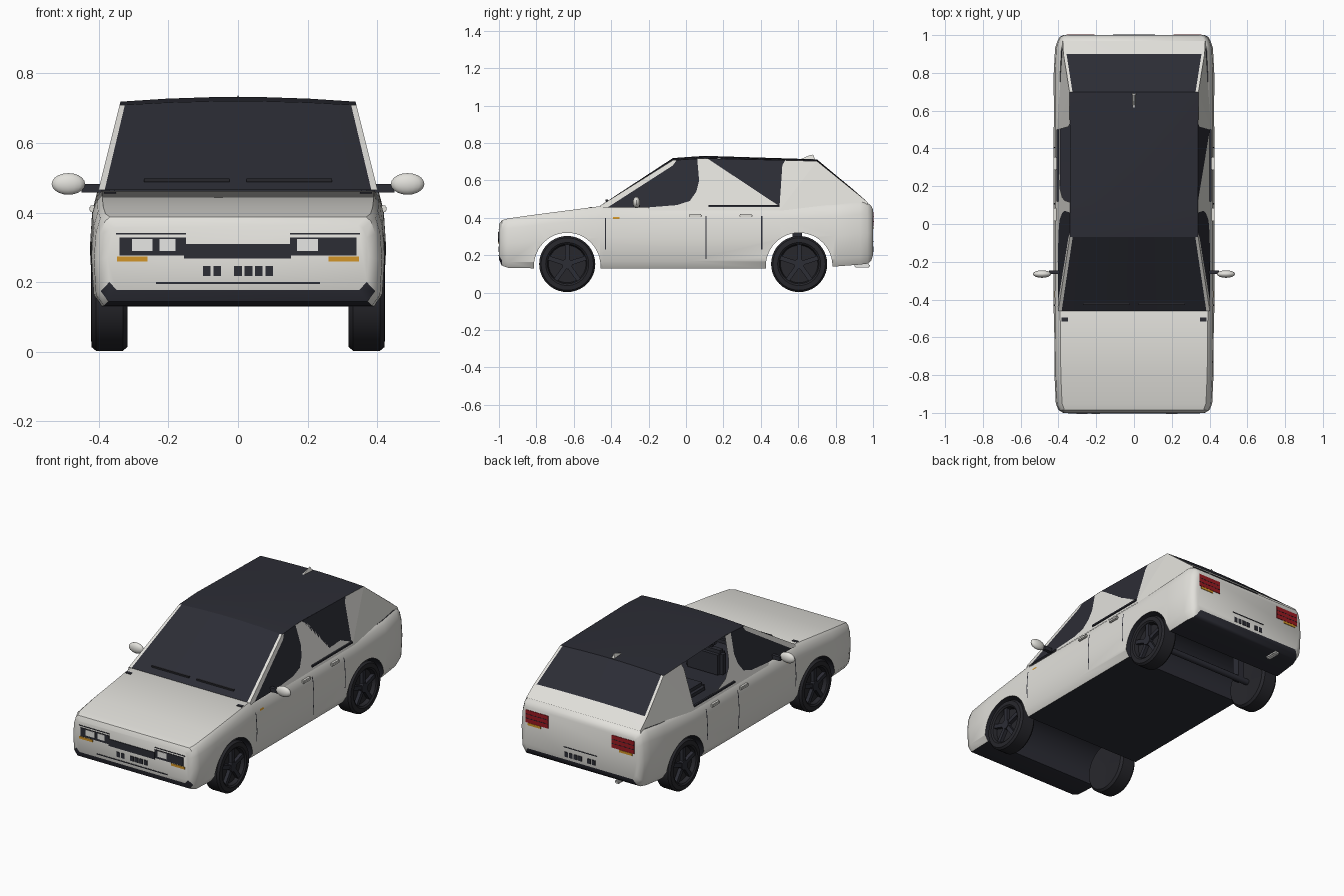
import bpy, bmesh, math
from mathutils import Matrix, Vector

old = bpy.data.objects.get("Cube")
if old:
    bpy.data.objects.remove(old, do_unlink=True)


def material(name, rgb):
    m = bpy.data.materials.new(name)
    m.use_nodes = True
    m.diffuse_color = (*rgb, 1)
    m.node_tree.nodes["Principled BSDF"].inputs["Base Color"].default_value = (*rgb, 1)
    return m


PAINT = material("warm white paint", (.76, .75, .71))
DARK = material("dark glass and trim", (.025, .026, .036))
TYRE = material("black rubber", (.02, .02, .025))
RED = material("tail light red", (.33, .01, .015))
AMBER = material("indicator amber", (.65, .3, .02))
LAMP = material("lamp white", (.8, .8, .78))


def finish(name, bm, *mats, angle=None):
    bmesh.ops.recalc_face_normals(bm, faces=bm.faces)
    me = bpy.data.meshes.new(name)
    bm.to_mesh(me)
    bm.free()
    for m in mats:
        me.materials.append(m)
    if angle:
        me.shade_smooth()
        me.set_sharp_from_angle(angle=math.radians(angle))
    ob = bpy.data.objects.new(name, me)
    bpy.context.scene.collection.objects.link(ob)
    return ob


def box(name, mat, x, y, z, bevel=0):
    """Box spanning three (low, high) ranges."""
    bm = bmesh.new()
    mid = [(r[0] + r[1]) / 2 for r in (x, y, z)]
    size = [abs(r[1] - r[0]) for r in (x, y, z)]
    bmesh.ops.create_cube(bm, size=1, matrix=Matrix.Translation(mid) @ Matrix.Diagonal((*size, 1)))
    if bevel:
        bmesh.ops.bevel(bm, geom=bm.edges[:], offset=bevel, segments=2, affect='EDGES')
    return finish(name, bm, mat, angle=35 if bevel else None)


def loft(bm, rings, closed=True):
    rows = [[bm.verts.new(p) for p in r] for r in rings]
    n = len(rows[0])
    for a, b in zip(rows, rows[1:]):
        for i in range(n if closed else n - 1):
            bm.faces.new((a[i], a[(i + 1) % n], b[(i + 1) % n], b[i]))
    return rows


def cylinder(name, mat, r, x0, x1, y, z, n=40):
    bm = bmesh.new()
    m = Matrix.Translation(((x0 + x1) / 2, y, z)) @ Matrix.Rotation(math.pi / 2, 4, 'Y')
    bmesh.ops.create_cone(bm, cap_ends=True, segments=n, radius1=r, radius2=r, depth=x1 - x0, matrix=m)
    return finish(name, bm, mat, angle=35)


# Lower body: cross-sections (y, half width, bottom, top) lofted front to back
SECTION = [(.93, 0), (.985, .12), (1, .5), (.985, .8), (.955, .95), (.92, 1)]
STATIONS = [(-1, .375, .178, .365), (-.985, .4, .145, .387), (-.95, .414, .132, .397),
            (-.8, .421, .13, .418), (-.46, .425, .13, .462), (-.44, .425, .13, .455),
            (0, .425, .13, .455), (.5, .425, .13, .455), (.8, .425, .14, .47),
            (.93, .418, .15, .485), (.97, .405, .155, .48), (.99, .394, .17, .465), (1, .375, .2, .445)]
WHEELS = (-.635, .605)
ARCH_R, ARCH_Z = .178, .142

bm = bmesh.new()
rings = []
for y, w, zb, zt in STATIONS:
    half = [(w * fx, y, zb + (zt - zb) * fz) for fx, fz in SECTION]
    rings.append(half + [(-x, y, z) for x, y, z in reversed(half)])
rows = loft(bm, rings)
bm.faces.new(rows[0])
bm.faces.new(rows[-1])
body = finish("lower_body", bm, PAINT, DARK)

# Wheel arches cut right across the body
for y in WHEELS:
    cutter = cylinder("arch_cutter", DARK, ARCH_R, -.6, .6, y, ARCH_Z, 48)
    cutter.hide_render = True
    cutter.hide_viewport = True
    mod = body.modifiers.new("arch", 'BOOLEAN')
    mod.object = cutter
    mod.operation = 'DIFFERENCE'
    mod.solver = 'EXACT'
dg = bpy.context.evaluated_depsgraph_get()
cut = bpy.data.meshes.new_from_object(body.evaluated_get(dg))
body.modifiers.clear()
body.data = cut
cut.materials.clear()
cut.materials.append(PAINT)
cut.materials.append(DARK)
for ob in [o for o in bpy.data.objects if o.name.startswith("arch_cutter")]:
    bpy.data.objects.remove(ob, do_unlink=True)
for f in cut.polygons:
    c, n = f.center, f.normal
    in_arch = abs(n.x) < .3 and any(math.hypot(c.y - y, c.z - ARCH_Z) < ARCH_R + .002 for y in WHEELS)
    under = n.z < -.2 and abs(n.x) < .3
    cabin_floor = n.z > .8 and abs(n.x) < .2 and -.44 < c.y < .93
    f.material_index = int(in_arch or under or cabin_floor)
cut.shade_smooth()
cut.set_sharp_from_angle(angle=math.radians(38))


# Cabin top: windscreen, roof and rear glass as one crowned strip
def cabin_x(y, z):
    return (.402 - .25 * (z - .46)) * (1 - .4 * max(0, y - .85))


ROOF = [(-.46, .464, 0), (-.07, .708, .012), (.1, .718, .014), (.7, .703, .01), (.9, .5415, .005), (.97, .485, 0)]
ACROSS = [-1, -.955, -.6, -.2, .2, .6, .955, 1]
bm = bmesh.new()
loft(bm, [[(f * cabin_x(y, z), y, z + c * (1 - f * f)) for f in ACROSS] for y, z, c in ROOF], closed=False)
for f in bm.faces:
    c = f.calc_center_median()
    pillar = abs(c.x) > .96 * cabin_x(c.y, c.z) and not -.07 < c.y < .7
    f.material_index = 0 if pillar or c.y > .9 else 1
finish("roof_and_screens", bm, PAINT, DARK, angle=25)

# Cabin sides: pillars and glass tile one sloping plane
B_FRONT = [(.06, .716), (.07, .6), (.055, .54), (.02, .49), (-.05, .468), (-.2, .456)]
B_REAR = [(.115, .717), (.125, .6), (.14, .55), (.19, .5), (.27, .472), (.5, .462)]
C_FRONT = [(.515, .68), (.53, .708)]
PANELS = {
    "front_pillar": (PAINT, [(-.46, .464), (-.07, .708), (-.05, .709), (-.07, .68), (-.42, .455), (-.46, .45)]),
    "front_side_glass": (DARK, [(-.42, .455), (-.07, .68), (-.05, .709)] + B_FRONT),
    "middle_pillar": (PAINT, B_FRONT + [(-.2, .44), (.5, .44)] + B_REAR[::-1]),
    "rear_side_glass": (DARK, B_REAR + C_FRONT),
    "rear_quarter": (PAINT, C_FRONT + [(.7, .703), (.97, .485), (.97, .45), (.5, .44), (.5, .462)]),
}
for s, side in ((1, "left"), (-1, "right")):
    for name, (mat, pts) in PANELS.items():
        if name == "rear_side_glass" and s < 0:
            continue  # this window is open
        bm = bmesh.new()
        bm.faces.new([bm.verts.new((s * cabin_x(y, z), y, z)) for y, z in pts])
        bmesh.ops.triangulate(bm, faces=bm.faces[:])
        ob = finish(f"{side}_{name}", bm, mat)
        if ob.data.polygons[0].normal.x * s < 0:
            ob.data.flip_normals()

# Seats
for s in (1, -1):
    box("front_seat_back", DARK, (s * .06, s * .3), (.03, .1), (.44, .6), .02)
    box("front_headrest", DARK, (s * .12, s * .24), (.04, .09), (.605, .66), .015)
box("rear_bench", DARK, (-.33, .33), (.27, .46), (.44, .5), .02)
box("rear_bench_back", DARK, (-.32, .32), (.44, .52), (.44, .6), .02)
box("dashboard", DARK, (-.37, .37), (-.36, -.26), (.44, .49), .015)


# Wheels: lathed tyre and rim with five spokes
TYRE_PROFILE = [(.001, .325), (.138, .317), (.15, .33), (.15, .408), (.14, .42), (.115, .422),
                (.106, .415), (.1, .392), (.001, .392)]
for s in (1, -1):
    for y in WHEELS:
        bm = bmesh.new()
        rings = []
        for i in range(40):
            a = i * math.tau / 40
            rings.append([(s * x, y + r * math.cos(a), .153 + r * math.sin(a)) for r, x in TYRE_PROFILE])
        loft(bm, rings + rings[:1], closed=False)
        bmesh.ops.remove_doubles(bm, verts=bm.verts[:], dist=.0005)
        finish("tyre", bm, TYRE, angle=30)
        bm = bmesh.new()
        for i in range(5):
            turn = Matrix.Translation((s * .4, y, .153)) @ Matrix.Rotation(i * math.tau / 5, 4, 'X')
            bmesh.ops.create_cube(bm, size=1, matrix=turn @ Matrix.Translation((0, 0, .055))
                                  @ Matrix.Diagonal((.024, .024, .1, 1)))
        finish("wheel_spokes", bm, DARK)
        cylinder("wheel_hub", DARK, .028, min(s * .38, s * .416), max(s * .38, s * .416), y, .153, 20)
cylinder("rear_axle", DARK, .018, -.33, .33, WHEELS[1], .153, 12)
for s in (1, -1):
    box("rear_spring", DARK, (s * .25, s * .29), (.57, .62), (.15, .33))


# Shut lines and strips that hug the body side
def side_x(z):
    f = (z - .13) / .325
    for (x0, f0), (x1, f1) in zip(SECTION, SECTION[1:]):
        if f <= f1:
            return .425 * (x0 + (x1 - x0) * (f - f0) / (f1 - f0))
    return .4


def side_strip(name, mat, s, y0, y1, z0, z1):
    zs = [z0 + (z1 - z0) * i / 8 for i in range(9)]
    bm = bmesh.new()
    loft(bm, [[(s * (side_x(z) + .0025), y, z) for y in (y0, y1)] for z in zs], closed=False)
    ob = finish(name, bm, mat)
    if ob.data.polygons[0].normal.x * s < 0:
        ob.data.flip_normals()


for s in (1, -1):
    for y, z0, z1 in ((-.43, .23, .4), (.107, .18, .41), (.405, .23, .41)):
        side_strip("door_gap", DARK, s, y - .003, y + .003, z0, z1)
    side_strip("side_marker", AMBER, s, -.39, -.355, .395, .405)
    box("window_sill", DARK, (s * .398, s * .41), (.12, .5), (.458, .468))
    for y in (.05, .32):
        box("door_handle", PAINT, (s * .405, s * .427), (y - .035, y + .035), (.402, .42), .004)
    # Door mirrors
    box("mirror_stalk", DARK, (s * .39, s * .45), (-.265, -.245), (.458, .482))
    bm = bmesh.new()
    bmesh.ops.create_uvsphere(bm, u_segments=16, v_segments=10, radius=1, matrix=Matrix.Translation(
        (s * .487, -.265, .482)) @ Matrix.Diagonal((.048, .02, .031, 1)))
    finish("door_mirror", bm, PAINT, angle=40)
    box("wiper", TYRE, (s * .025, s * .27), (-.43, -.418), (.488, .497))
    box("bonnet_vent", DARK, (s * .35, s * .385), (-.515, -.495), (.45, .459))


# Plates on the nose and tail
def plate(name, mat, x, z, end=-1, lift=.003):
    box(name, mat, x, (end * .996, end * (1 + lift)), z)


for s in (1, -1):
    plate("lamp_housing", DARK, (s * .15, s * .34), (.277, .328))
    plate("bonnet_gap", DARK, (s * .15, s * .35), (.337, .341))
    plate("front_indicator", AMBER, (s * .26, s * .348), (.26, .274))
    plate("tail_light", RED, (s * .21, s * .358), (.355, .43), 1)
    for z in (.379, .404):
        plate("tail_light_rib", DARK, (s * .21, s * .358), (z, z + .003), 1, .004)
    plate("rear_indicator", AMBER, (s * .26, s * .345), (.34, .354), 1)
plate("grille", DARK, (-.155, .152), (.268, .309), lift=.004)
plate("bumper_line", DARK, (-.235, .235), (.195, .2))
plate("tail_line", DARK, (-.11, .11), (.272, .276), 1)
for x0, x1 in ((-.305, -.245), (-.225, -.18), (.17, .23)):
    plate("head_lamp", LAMP, (x0, x1), (.29, .324), lift=.005)
for end in (-1, 1):
    for x in (-.09, -.06, 0, .03, .06, .09):
        plate("plate_mark", DARK, (x - .011, x + .011), (.217, .246), end)

# Roof fin and exhaust
bm = bmesh.new()
fin = [bm.verts.new(p) for p in ((-.01, .69, .712), (.01, .69, .712), (.006, .615, .715),
                                 (-.006, .615, .715), (0, .68, .738), (0, .66, .734))]
bmesh.ops.convex_hull(bm, input=fin)
finish("roof_fin", bm, PAINT)
box("exhaust_tip", LAMP, (-.245, -.215), (.9, .985), (.135, .155), .006)
